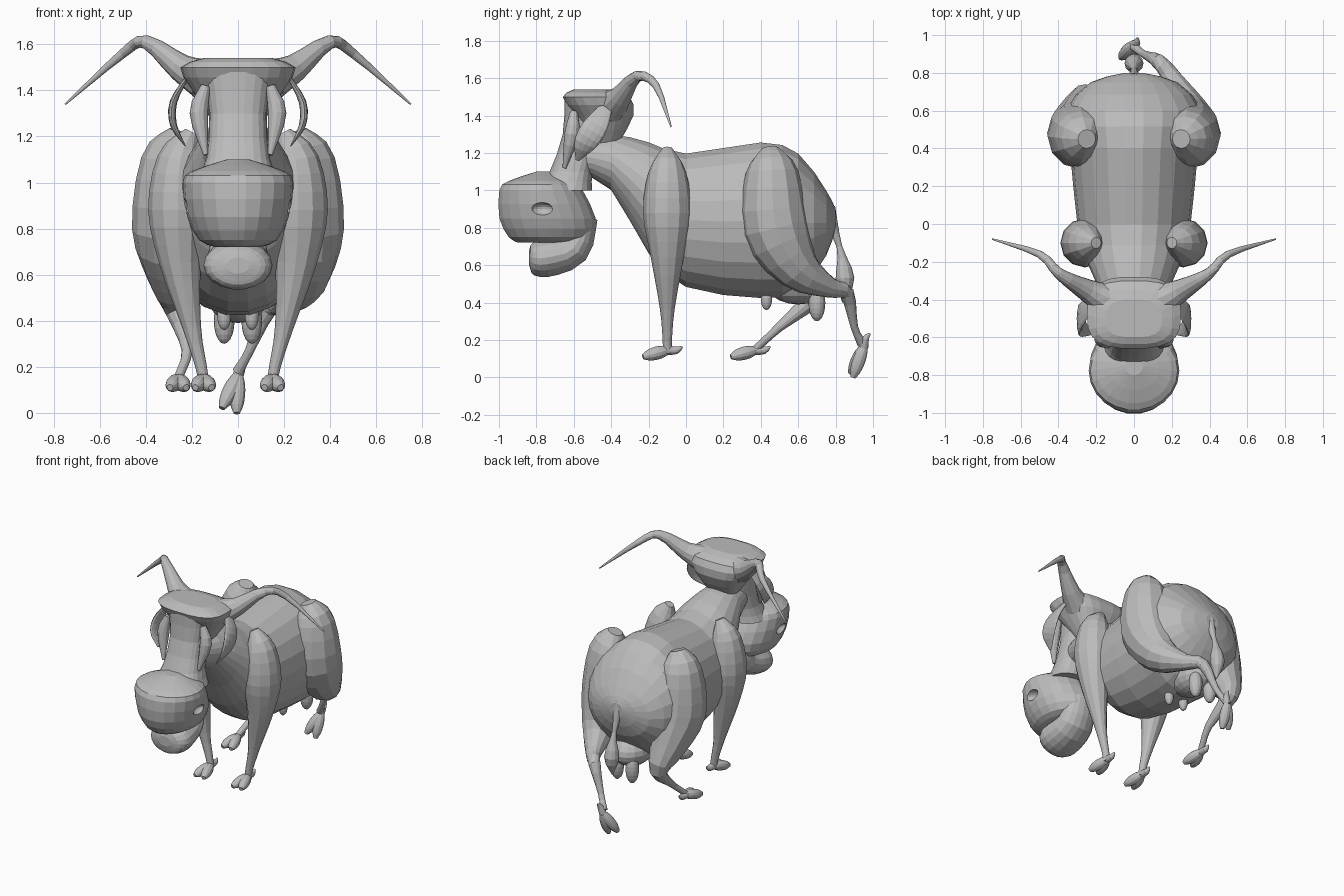
import bpy, bmesh, math
from mathutils import Vector

cube = bpy.data.objects.get("Cube")
if cube:
    bpy.data.objects.remove(cube, do_unlink=True)

grey = bpy.data.materials.new("plain grey")
grey.use_nodes = True
grey.diffuse_color = (.5, .5, .5, 1)
grey.node_tree.nodes["Principled BSDF"].inputs["Base Color"].default_value = grey.diffuse_color

RIGHTWARD, BACKWARD, UPWARD = Vector((1, 0, 0)), Vector((0, 1, 0)), Vector((0, 0, 1))
SIDES = (("left", 1), ("right", -1))


def add_object(name, bm):
    """Turn a finished bmesh into a grey object."""
    bmesh.ops.recalc_face_normals(bm, faces=bm.faces)
    mesh = bpy.data.meshes.new(name)
    bm.to_mesh(mesh)
    bm.free()
    mesh.materials.append(grey)
    obj = bpy.data.objects.new(name, mesh)
    bpy.context.collection.objects.link(obj)
    return obj


def smooth_path(stations, steps):
    """Catmull-Rom curve through stations of any dimension."""
    knots = [Vector(station) for station in stations]
    knots = [knots[0] * 2 - knots[1]] + knots + [knots[-1] * 2 - knots[-2]]
    path = []
    for before, start, end, after in zip(knots, knots[1:], knots[2:], knots[3:]):
        for step in range(steps):
            t = step / steps
            path.append(start + ((end - before) * t
                                 + (before * 2 - start * 5 + end * 4 - after) * t * t
                                 + (start * 3 - before - end * 3 + after) * t ** 3) / 2)
    return path + [knots[-2]]


def make_ring(centre, across, along, sides, power=1):
    """Closed ring; a power below one squares the ellipse."""
    ring = []
    for index in range(sides):
        angle = math.tau * index / sides
        c, s = math.cos(angle), math.sin(angle)
        ring.append(centre + across * math.copysign(abs(c) ** power, c)
                    + along * math.copysign(abs(s) ** power, s))
    return ring


def skin(name, rings):
    """Join rings into a closed surface."""
    bm = bmesh.new()
    loops = [[bm.verts.new(point) for point in ring] for ring in rings]
    for lower, upper in zip(loops, loops[1:]):
        for index in range(len(lower)):
            bm.faces.new((lower[index - 1], lower[index], upper[index], upper[index - 1]))
    bm.faces.new(loops[0])
    bm.faces.new(loops[-1])
    return add_object(name, bm)


def tube(name, stations, sides=12, steps=3, flat=1, reference=RIGHTWARD, flip=1):
    """Tube through stations of x, y, z and radius; flat thins it one way."""
    path = smooth_path(stations, steps)
    centres = [Vector((x * flip, y, z)) for x, y, z, radius in path]
    rings = []
    for index, centre in enumerate(centres):
        ahead = centres[min(index + 1, len(centres) - 1)]
        tangent = (ahead - centres[max(index - 1, 0)]).normalized()
        across = (reference - tangent * reference.dot(tangent)).normalized()
        radius = path[index][3]
        rings.append(make_ring(centre, across * radius, tangent.cross(across) * radius * flat, sides))
    return skin(name, rings)


def stack(name, rows, axis, depth, sides=22, power=1):
    """Parallel slices from rows of position, near edge, far edge and half width."""
    return skin(name, [
        make_ring(axis * position + depth * (near + far) / 2, RIGHTWARD * half,
                  depth * (far - near) / 2, sides, power)
        for position, near, far, half in smooth_path(rows, 2)])


def ball(name, centre, size):
    """Ellipsoid with three radii."""
    bm = bmesh.new()
    bmesh.ops.create_uvsphere(bm, u_segments=16, v_segments=10, radius=1)
    bmesh.ops.scale(bm, vec=Vector(size), verts=bm.verts)
    bmesh.ops.translate(bm, vec=Vector(centre), verts=bm.verts)
    return add_object(name, bm)


def hoof(name, ankle, forward, up, length):
    """Two splayed toes and a dewclaw at the heel."""
    ankle, forward, up = Vector(ankle), Vector(forward).normalized(), Vector(up).normalized()
    sideways = forward.cross(up).normalized()
    for side, sign in SIDES:
        stations = []
        for step in range(6):
            t = step / 5
            centre = ankle + forward * length * t + (sideways * sign - up) * .035 * t
            radius = .035 * math.sqrt(math.sin(math.pi * (.15 + .8 * t)))
            stations.append((*centre, radius))
        tube(f"{name}_{side}_toe", stations, steps=2, reference=sideways)
    tube(f"{name}_dewclaw", [(*ankle, .025), (*(ankle - forward * .05), .02),
                             (*(ankle - forward * .08 + up * .02), .005)],
         steps=2, reference=sideways)


# Torso and neck, sliced from the head end to the rump
stack("body", [
    (-.6, 1.1, 1.26, .1), (-.4, 1, 1.3, .16), (-.2, .66, 1.26, .25), (0, .48, 1.2, .3),
    (.4, .42, 1.26, .34), (.6, .46, 1.2, .36), (.75, .65, 1, .23), (.8, .8, .9, .05)],
    BACKWARD, UPWARD)

# Front legs, upright from shoulder to ankle
front_leg = [(x, -.1, z, radius) for x, z, radius in (
    (.2, 1.22, .03), (.25, 1.1, .1), (.26, .88, .13), (.25, .65, .09),
    (.2, .37, .04), (.16, .2, .025), (.15, .13, .025))]
for side, sign in SIDES:
    tube(f"front_leg_{side}", front_leg, flip=sign)
    hoof(f"front_hoof_{side}", (.15 * sign, -.1, .145), -BACKWARD, UPWARD, .13)

# Hind legs share the thigh; the left kicks back, the right reaches forward
thigh = [(.25, .45, 1.22, .05), (.28, .46, 1.1, .14), (.28, .48, .8, .18), (.27, .6, .58, .12)]
kicking = [(.2, .77, .48, .055), (.13, .86, .45, .04), (.05, .9, .27, .02), (0, .94, .18, .025)]
reaching = [(.25, .67, .43, .06), (.22, .5, .27, .025), (.26, .37, .15, .02)]
tube("hind_leg_left", thigh + kicking)
tube("hind_leg_right", thigh + reaching, flip=-1)
hoof("hind_hoof_left", (0, .95, .16), (-.3, -.2, -1), (-.2, 1, 0), .16)
hoof("hind_hoof_right", (-.26, .37, .145), -BACKWARD, UPWARD, .13)

# Tail with its tuft
tube("tail", [(0, .75, .9, .05), (0, .82, .7, .015), (0, .85, .53, .05), (0, .84, .4, .005)])

# Udder and teats
ball("udder", (0, .6, .5), (.13, .17, .11))
for side, sign in SIDES:
    ball(f"front_teat_{side}", (.06 * sign, .43, .42), (.03, .03, .06))
    ball(f"rear_teat_{side}", (.06 * sign, .7, .4), (.045, .045, .1))

# Cranium with a squared brow, then the bridge of the nose
stack("cranium", [
    (1.54, -.6, -.4, .15), (1.5, -.66, -.3, .25), (1.4, -.6, -.28, .2), (1.25, -.5, -.36, .1)],
    UPWARD, BACKWARD, power=.7)
stack("nose_bridge", [
    (1.5, -.65, -.4, .16), (1.3, -.66, -.45, .125), (1.1, -.73, -.5, .14), (1, -.8, -.5, .18)],
    UPWARD, BACKWARD, power=.8)

# Muzzle with sunken nostrils
muzzle = stack("muzzle", [
    (1.1, -.8, -.7, .05), (1.05, -.95, -.6, .2), (1, -1, -.55, .24),
    (.85, -1, -.48, .22), (.75, -.95, -.5, .17), (.72, -.9, -.6, .1)], UPWARD, BACKWARD)
for side, sign in SIDES:
    cutter = ball("nostril_cutter", (.24 * sign, -.77, .9), (.05, .06, .035))
    cutter.hide_render = True
    cut = muzzle.modifiers.new("nostril", "BOOLEAN")
    cut.operation = "DIFFERENCE"
    cut.object = cutter
    bpy.context.view_layer.update()
    carved = muzzle.evaluated_get(bpy.context.evaluated_depsgraph_get())
    muzzle.data = bpy.data.meshes.new_from_object(carved)
    muzzle.modifiers.clear()
    bpy.data.objects.remove(cutter, do_unlink=True)

# Hanging lower jaw
tube("lower_jaw", [(0, y, z, radius) for y, z, radius in (
    (-.54, .86, .1), (-.6, .69, .13), (-.75, .64, .15), (-.82, .64, .12), (-.84, .64, .05))],
    sides=18, flat=.7)

# Horns, ears and drooping eyelids
horn = [(.15, -.4, 1.45, .09), (.25, -.35, 1.5, .06), (.4, -.26, 1.61, .03),
        (.5, -.16, 1.56, .02), (.75, -.08, 1.34, .004)]
ear = [(.22, -.42, 1.46, .03), (.28, -.48, 1.35, .065), (.28, -.54, 1.25, .06), (.23, -.58, 1.16, .01)]
eyelid = [(.14, -.6, 1.42, .02), (.17, -.61, 1.3, .04), (.14, -.65, 1.12, .01)]
for side, sign in SIDES:
    tube(f"horn_{side}", horn, reference=BACKWARD, flip=sign)
    tube(f"ear_{side}", ear, flat=.25, reference=BACKWARD, flip=sign)
    tube(f"eyelid_{side}", eyelid, flip=sign)
